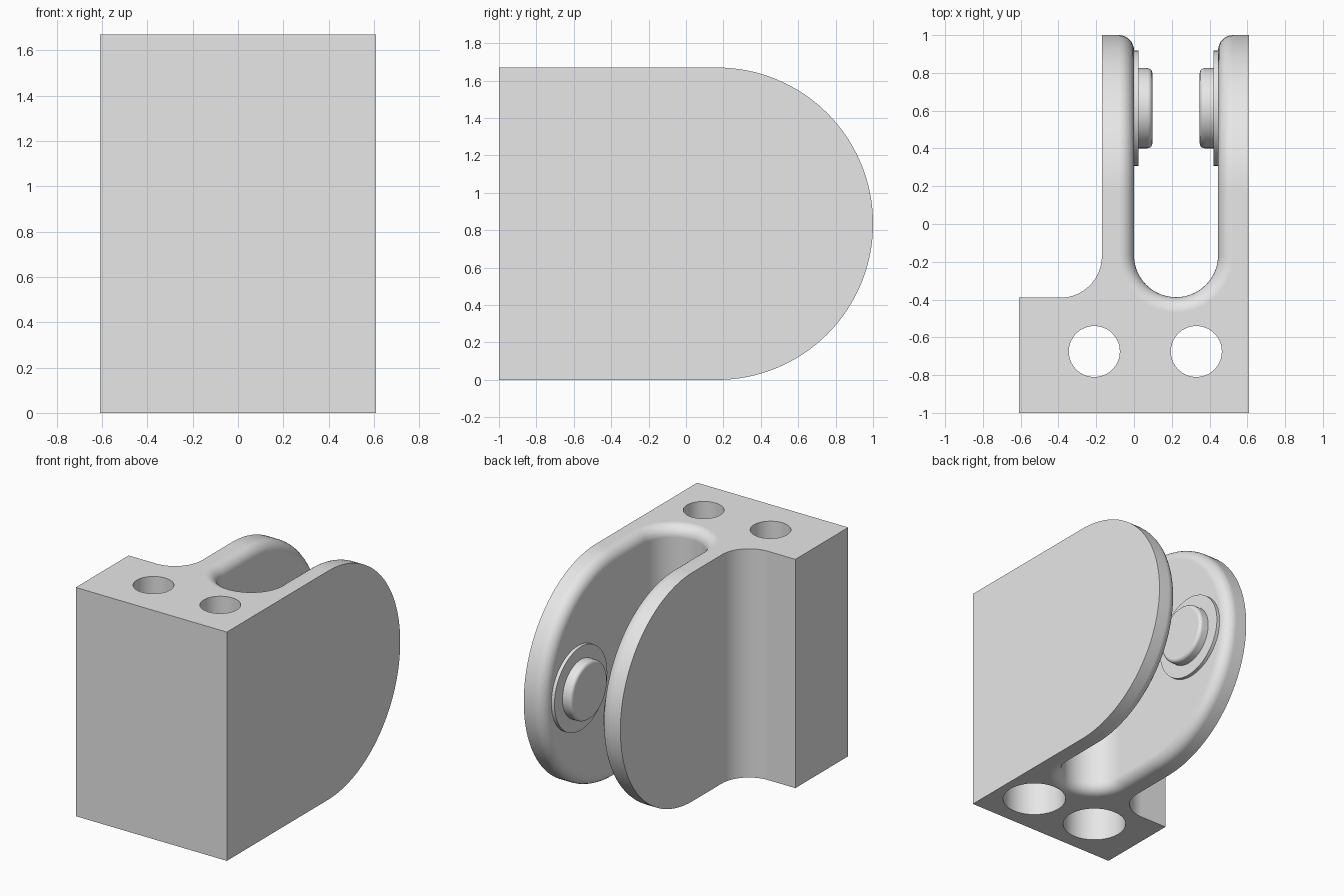
import bpy, bmesh
from math import pi, cos, sin
from mathutils import Matrix, Vector

cube = bpy.data.objects.get("Cube")
if cube:
    bpy.data.objects.remove(cube, do_unlink=True)

HEIGHT = 1.67
MID_Z = HEIGHT / 2
SLOT_R = 0.2225
SLOT_X = 0.2225
CURVE_Y = -0.165

grey = bpy.data.materials.new("plain_grey")
grey.use_nodes = True
grey.diffuse_color = (0.8, 0.8, 0.8, 1)
grey.node_tree.nodes["Principled BSDF"].inputs["Base Color"].default_value = grey.diffuse_color


def make_object(name, bm):
    bmesh.ops.recalc_face_normals(bm, faces=bm.faces[:])
    mesh = bpy.data.meshes.new(name)
    bm.to_mesh(mesh)
    bm.free()
    mesh.materials.append(grey)
    obj = bpy.data.objects.new(name, mesh)
    bpy.context.collection.objects.link(obj)
    return obj


def activate(obj):
    bpy.ops.object.select_all(action='DESELECT')
    obj.select_set(True)
    bpy.context.view_layer.objects.active = obj


def smooth(obj):
    activate(obj)
    bpy.ops.object.shade_smooth_by_angle(angle=pi / 6)
    weighted = obj.modifiers.new("even_shading", 'WEIGHTED_NORMAL')
    weighted.keep_sharp = True


def arc(cx, cy, r, start, end, steps):
    angles = [start + (end - start) * i / steps for i in range(steps + 1)]
    return [(cx + r * cos(a), cy + r * sin(a)) for a in angles]


def cylinder(bm, radius, depth, matrix):
    return bmesh.ops.create_cone(bm, cap_ends=True, segments=64, radius1=radius,
                                 radius2=radius, depth=depth, matrix=matrix)["verts"]


# Bracket body: plan outline with slot and corner fillet, extruded upward
outline = [(-0.61, -1), (0.61, -1), (0.61, 1), (0.445, 1)]
outline += arc(SLOT_X, CURVE_Y, SLOT_R, 0, -pi, 32)
outline += [(0, 1), (-0.17, 1)]
outline += arc(-0.39, -0.17, 0.22, 0, -pi / 2, 16)
outline += [(-0.61, -0.39)]
bm = bmesh.new()
base = bm.faces.new([bm.verts.new((x, y, 0)) for x, y in outline])
top = bmesh.ops.extrude_face_region(bm, geom=[base])["geom"]
bmesh.ops.translate(bm, vec=(0, 0, HEIGHT), verts=[v for v in top if isinstance(v, bmesh.types.BMVert)])
bmesh.ops.recalc_face_normals(bm, faces=bm.faces[:])

# Round the arm ends into half circles
ends = [e for e in bm.edges if all(v.co.y > 0.99 for v in e.verts)
        and abs(e.verts[0].co.z - e.verts[1].co.z) < 0.01]
bmesh.ops.bevel(bm, geom=ends, offset=MID_Z - 0.001, segments=32, profile=0.5,
                affect='EDGES', clamp_overlap=False)
bmesh.ops.remove_doubles(bm, verts=bm.verts[:], dist=0.004)
bmesh.ops.recalc_face_normals(bm, faces=bm.faces[:])

# Soften the whole rim of the slot
rim = [e for e in bm.edges
       if all(-0.001 < v.co.x < 0.446 for v in e.verts)
       and len(e.link_faces) == 2 and e.calc_face_angle() > 0.8]
bmesh.ops.bevel(bm, geom=rim, offset=0.08, segments=8, profile=0.5,
                affect='EDGES', clamp_overlap=False)
body = make_object("bracket_body", bm)

# Bolt holes, wider at the underside
for x in (-0.21, 0.33):
    for radius, low, high in ((0.135, -0.1, HEIGHT + 0.1), (0.215, -0.1, 0.8)):
        bm = bmesh.new()
        cylinder(bm, radius, high - low, Matrix.Translation((x, -0.675, (low + high) / 2)))
        cutter = make_object("hole_cutter", bm)
        cutter.hide_render = True
        activate(body)
        cut = body.modifiers.new("bolt_hole", 'BOOLEAN')
        cut.operation = 'DIFFERENCE'
        cut.solver = 'EXACT'
        cut.object = cutter
        bpy.ops.object.modifier_apply(modifier=cut.name)
        bpy.data.objects.remove(cutter, do_unlink=True)
smooth(body)


# Facing washers and rounded buttons inside the arms
def disc(name, wall_x, side, near, far, radius, rounding=0):
    bm = bmesh.new()
    centre = Vector((wall_x + side * (near + far) / 2, 0.613, MID_Z))
    cylinder(bm, radius, far - near, Matrix.Translation(centre) @ Matrix.Rotation(pi / 2, 4, 'Y'))
    if rounding:
        outer = wall_x + side * far
        edges = [e for e in bm.edges if all(abs(v.co.x - outer) < 0.001 for v in e.verts)]
        bmesh.ops.bevel(bm, geom=edges, offset=rounding, segments=5, profile=0.5, affect='EDGES')
    smooth(make_object(name, bm))


for label, wall_x, side in (("right", 0, 1), ("left", 0.445, -1)):
    disc(label + "_washer", wall_x, side, -0.01, 0.025, 0.305)
    disc(label + "_button", wall_x, side, 0.015, 0.097, 0.212, 0.025)
